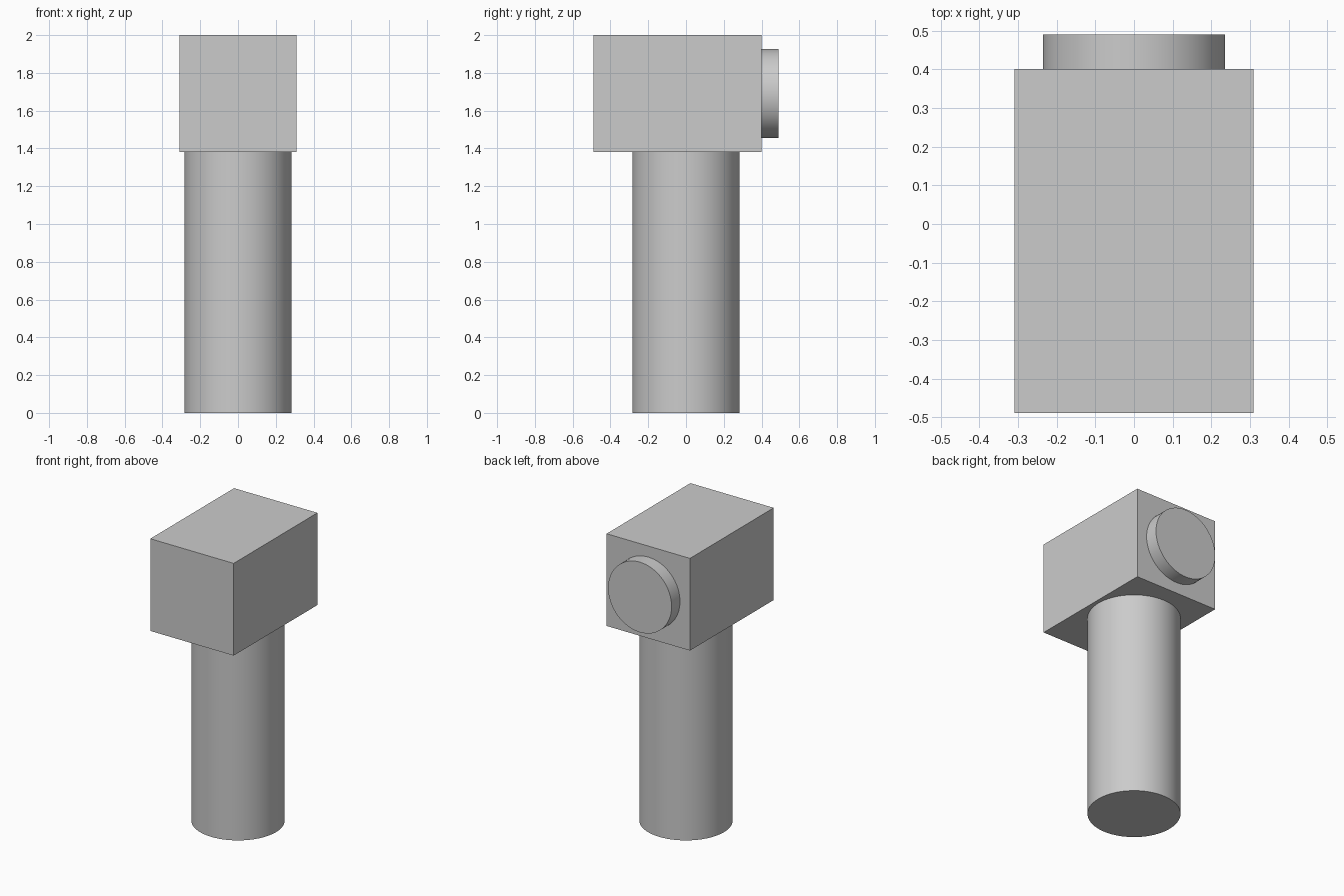
import bpy
from math import radians

default = bpy.data.objects.get("Cube")
if default:
    bpy.data.objects.remove(default, do_unlink=True)

grey = bpy.data.materials.new("plain_grey")
grey.use_nodes = True
color = (0.6, 0.6, 0.6, 1)
grey.diffuse_color = color
grey.node_tree.nodes["Principled BSDF"].inputs["Base Color"].default_value = color


def finish(name):
    obj = bpy.context.object
    obj.name = name
    obj.data.materials.append(grey)
    return obj


def cylinder(name, radius, depth, location, tilt=0):
    bpy.ops.mesh.primitive_cylinder_add(
        vertices=64, radius=radius, depth=depth,
        location=location, rotation=(radians(tilt), 0, 0))
    bpy.ops.object.shade_smooth_by_angle(angle=radians(30))
    return finish(name)


# Upright round handle
cylinder("handle", 0.284, 1.38, (0, 0, 0.69))

# Rectangular head, reaching further forward than back
bpy.ops.mesh.primitive_cube_add(size=1, location=(0, -0.044, 1.69))
head = finish("head")
head.scale = (0.62, 0.89, 0.62)

# Round striking face on the back of the head
cylinder("striking_face", 0.236, 0.09, (0, 0.445, 1.69), tilt=90)
